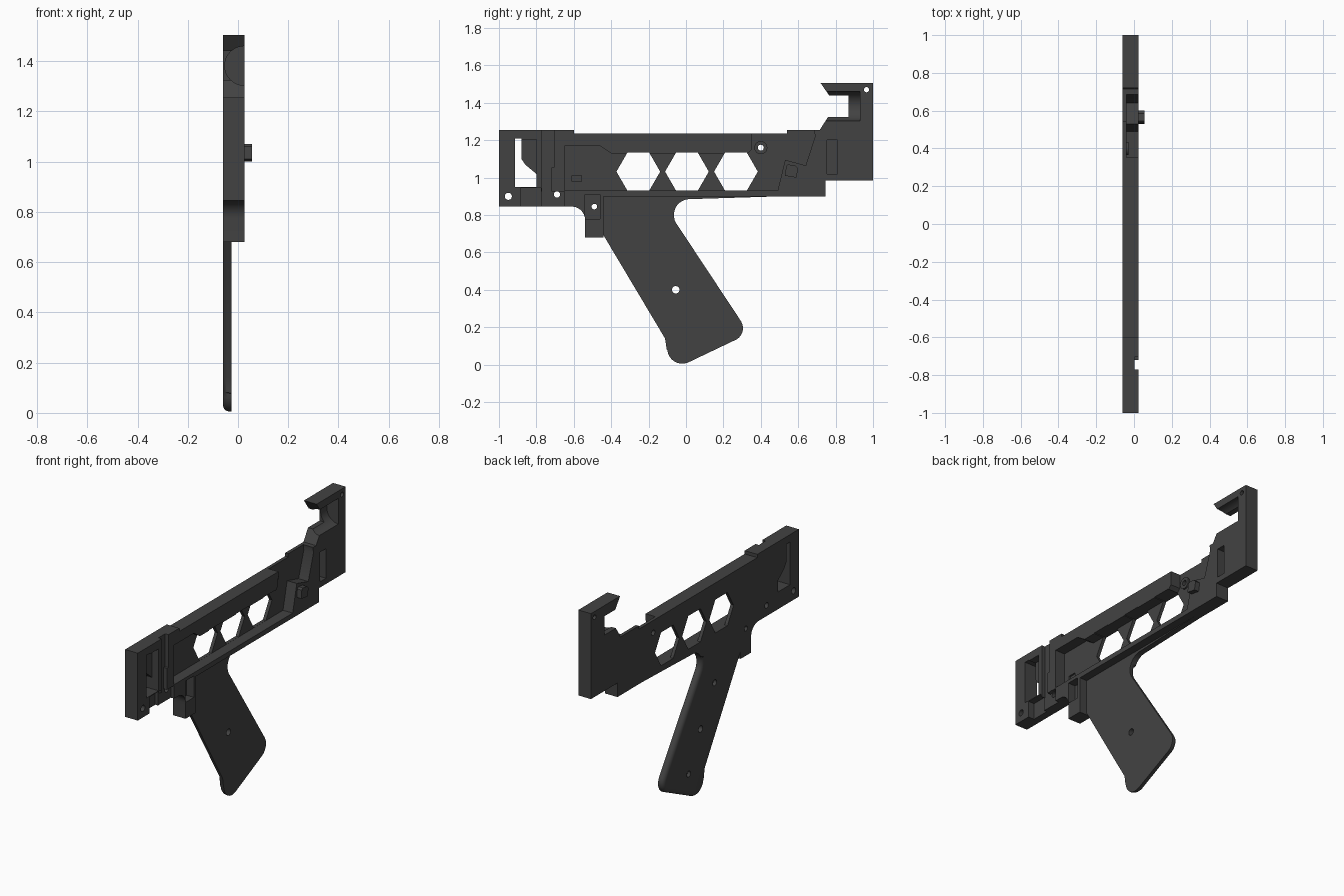
import bpy, bmesh, math
from mathutils import Matrix

if "Cube" in bpy.data.objects:
    bpy.data.objects.remove(bpy.data.objects["Cube"])

L, R = -0.06, 0.025          # left and right faces of the frame
mat = bpy.data.materials.new("charcoal")
mat.diffuse_color = (0.055, 0.055, 0.055, 1)
mat.use_nodes = True
mat.node_tree.nodes["Principled BSDF"].inputs["Base Color"].default_value = mat.diffuse_color


def add(name, bm):
    bmesh.ops.recalc_face_normals(bm, faces=bm.faces)
    me = bpy.data.meshes.new(name)
    bm.to_mesh(me)
    bm.free()
    ob = bpy.data.objects.new(name, me)
    bpy.context.collection.objects.link(ob)
    me.materials.append(mat)
    return ob


def prism(name, pts, x0, x1):
    """Extrude a (y, z) profile along x."""
    bm = bmesh.new()
    f = bm.faces.new([bm.verts.new((x0, y, z)) for y, z in pts])
    new = bmesh.ops.extrude_face_region(bm, geom=[f])["geom"]
    vs = [v for v in new if isinstance(v, bmesh.types.BMVert)]
    bmesh.ops.translate(bm, verts=vs, vec=(x1 - x0, 0, 0))
    return add(name, bm)


def rect(y0, y1, z0, z1):
    return [(y0, z0), (y1, z0), (y1, z1), (y0, z1)]


def arc(y, z, r, a0, a1, n=8):
    return [(y + r * math.cos(math.radians(a0 + (a1 - a0) * i / n)),
             z + r * math.sin(math.radians(a0 + (a1 - a0) * i / n))) for i in range(n + 1)]


def circle(y, z, r, n=24):
    return arc(y, z, r, 0, 360, n)[:-1]


def cut(ob, cutter):
    cutter.hide_render = True
    m = ob.modifiers.new("cut", 'BOOLEAN')
    m.operation, m.solver, m.object = 'DIFFERENCE', 'EXACT', cutter
    bpy.context.view_layer.objects.active = ob
    bpy.ops.object.modifier_apply(modifier=m.name)
    bpy.data.objects.remove(cutter)


def pocket(ob, pts, floor):
    cut(ob, prism("pocket_cutter", pts, floor, 0.2))


def through(ob, pts):
    cut(ob, prism("hole_cutter", pts, -0.2, 0.2))


# Main frame silhouette, with the hooked rear end and the small front foot
outline = ([(-1, 0.845), (-1, 1.255), (-0.6, 1.255), (-0.6, 1.235), (0.54, 1.235),
            (0.54, 1.255), (0.715, 1.255), (0.76, 1.325), (0.87, 1.325), (0.87, 1.44),
            (0.765, 1.44), (0.72, 1.505), (1, 1.505), (1, 0.985), (0.745, 0.985),
            (0.745, 0.9), (-0.44, 0.9), (-0.44, 0.68), (-0.54, 0.68)]
           + arc(-0.61, 0.775, 0.07, 0, 90))
frame = prism("frame", outline, L, R)

# Long open recess behind the rail, running up to the rear notch
pocket(frame, [(-0.65, 0.93), (-0.65, 1.17), (-0.46, 1.17), (-0.40, 1.13), (0.33, 1.13),
               (0.35, 1.15), (0.355, 1.3), (0.68, 1.3), (0.69, 1.22), (0.64, 1.065),
               (0.53, 1.095), (0.49, 0.93)], -0.04)
# Front pockets and vertical channel
pocket(frame, rect(-0.88, -0.80, 0.95, 1.205), -0.02)
pocket(frame, rect(-0.885, -0.775, 0.8, 0.945), -0.015)
pocket(frame, rect(-0.77, -0.72, 0.8, 1.3), 0.003)
pocket(frame, rect(-0.77, -0.705, 1.055, 1.3), 0.003)
pocket(frame, rect(-0.775, -0.65, 0.8, 0.925), 0.003)
pocket(frame, rect(-0.54, -0.46, 0.78, 0.91), -0.025)
pocket(frame, rect(-0.61, -0.56, 0.98, 1.01), -0.05)
# Rear slot
pocket(frame, rect(0.755, 0.81, 1.02, 1.2), -0.02)

# Half-round bore in the rear hook
bm = bmesh.new()
bmesh.ops.create_cone(bm, cap_ends=True, segments=40, radius1=0.078, radius2=0.078, depth=0.3,
                      matrix=Matrix.Translation((R, 0.78, 1.382)) @ Matrix.Rotation(math.pi / 2, 4, 'X'))
cut(frame, add("bore_cutter", bm))

# Front window and hexagonal windows
through(frame, [(-0.915, 0.95), (-0.915, 1.21), (-0.88, 1.21), (-0.88, 1.1), (-0.86, 1.07),
                (-0.80, 1.02), (-0.80, 0.95)])
for y in (-0.255, 0.005, 0.267):
    through(frame, circle(y, 1.032, 0.117, 6))
for y, z, r in ((-0.95, 0.9, 0.019), (-0.69, 0.91, 0.017), (-0.49, 0.845, 0.015),
                (0.4, 1.16, 0.016), (0.965, 1.47, 0.014)):
    through(frame, circle(y, z, r))

# Thin grip plate, rounded along its left edge
grip = prism("grip", ([(-0.44, 0.92), (-0.44, 0.69), (-0.112, 0.14), (-0.103, 0.08)]
                      + arc(-0.02, 0.085, 0.08, 185, 292, 8)
                      + [(0.26, 0.13)] + arc(0.235, 0.195, 0.07, -60, 32, 6)
                      + [(-0.045, 0.745)] + arc(0.02, 0.8, 0.085, 210, 95, 10)
                      + [(0.6, 0.903), (0.6, 0.92)]), L, -0.025)
bm = bmesh.new()
bm.from_mesh(grip.data)
edges = [e for e in bm.edges if all(v.co.x < L + 1e-4 and v.co.z < 0.84 for v in e.verts)]
bmesh.ops.bevel(bm, geom=edges, offset=0.026, segments=4, profile=0.5, affect='EDGES')
bm.to_mesh(grip.data)
bm.free()
through(grip, circle(-0.055, 0.4, 0.02))
for y, z in ((-0.19, 0.63), (0.06, 0.17)):
    cut(grip, prism("screw_cutter", circle(y, z, 0.018), -0.2, -0.04))
through(grip, circle(-0.49, 0.845, 0.015))

# Peg on the rear of the frame
peg = prism("peg", [(0.53, 1.01), (0.59, 1.0), (0.60, 1.05), (0.585, 1.065),
                    (0.545, 1.07), (0.535, 1.06)], -0.03, 0.055)
# Hub ring around the pivot hole
hub = prism("pivot_hub", circle(0.4, 1.16, 0.035), -0.045, -0.03)
through(hub, circle(0.4, 1.16, 0.016))

for ob in (frame, grip, hub):
    bpy.ops.object.select_all(action='DESELECT')
    ob.select_set(True)
    bpy.context.view_layer.objects.active = ob
    bpy.ops.object.shade_smooth_by_angle(angle=math.radians(30))
